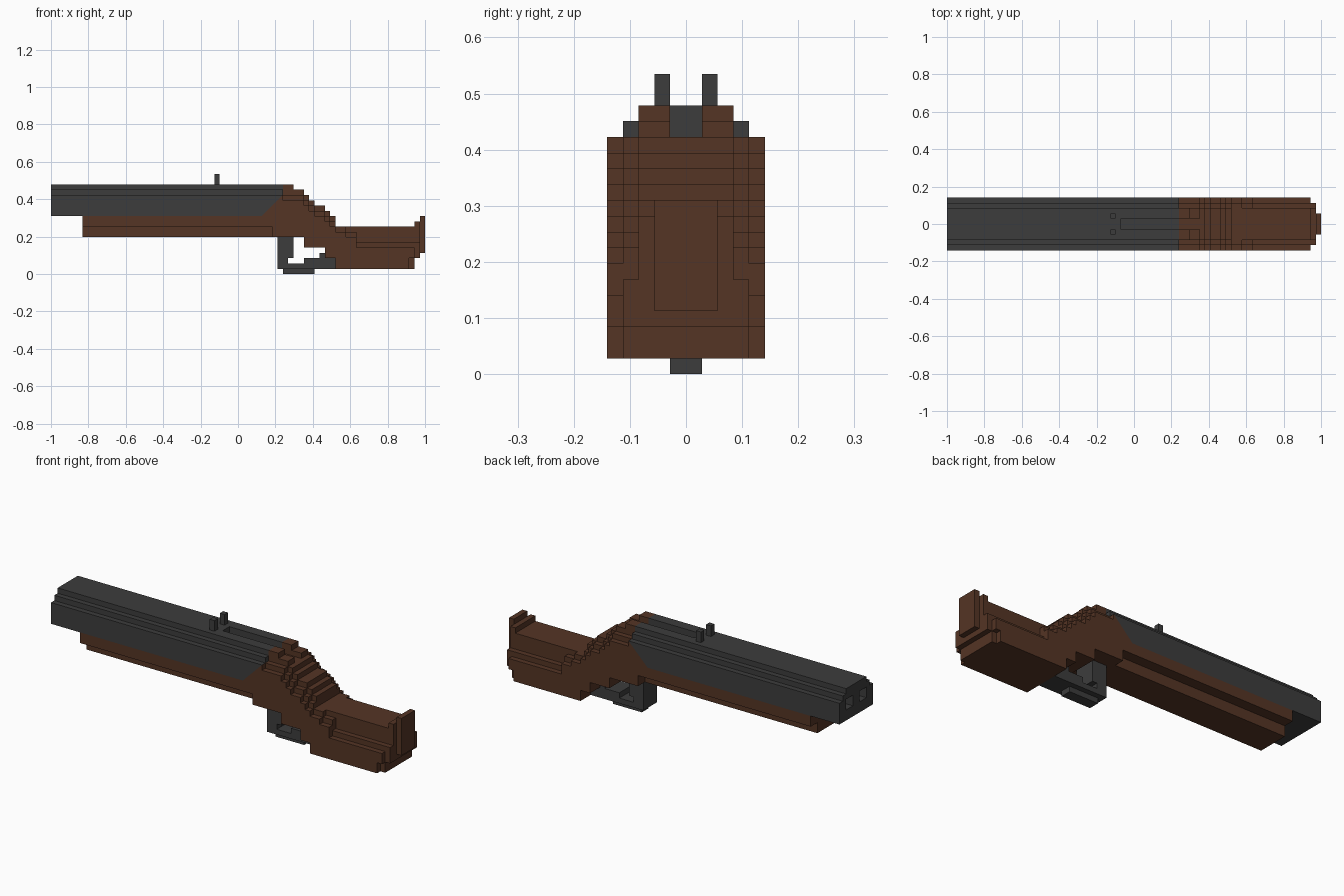
import bpy
import bmesh

if "Cube" in bpy.data.objects:
    bpy.data.objects.remove(bpy.data.objects["Cube"], do_unlink=True)

U = 2 / 71  # one block of the grid; x counts from the muzzle, y from the centre


def material(name, rgb):
    m = bpy.data.materials.new(name)
    m.diffuse_color = (*rgb, 1)
    m.use_nodes = True
    b = m.node_tree.nodes["Principled BSDF"]
    b.inputs["Base Color"].default_value = (*rgb, 1)
    b.inputs["Roughness"].default_value = 0.8
    return m


WOOD = material("brown wood", (0.090, 0.035, 0.018))
METAL = material("dark metal", (0.046, 0.046, 0.046))


def prism(bm, pts, y0, y1):
    """Extrude an (x, z) outline from y0 to y1, all in blocks."""
    verts = [bm.verts.new((-1 + x * U, y0 * U, z * U)) for x, z in pts]
    face = bm.faces.new(verts)
    ext = bmesh.ops.extrude_face_region(bm, geom=[face])
    moved = [g for g in ext["geom"] if isinstance(g, bmesh.types.BMVert)]
    bmesh.ops.translate(bm, verts=moved, vec=(0, (y1 - y0) * U, 0))


def box(bm, x0, x1, z0, z1, w):
    """Block centred on y = 0 with half width w."""
    prism(bm, [(x0, z0), (x1, z0), (x1, z1), (x0, z1)], -w, w)


def pair(bm, x0, x1, z0, z1, y0, y1):
    """Two mirrored blocks, one on each side."""
    for a, b in ((y0, y1), (-y1, -y0)):
        prism(bm, [(x0, z0), (x1, z0), (x1, z1), (x0, z1)], a, b)


def tiers(bm, x0, x1, z0, tops):
    """Stepped section: half widths 5, 4 and 3 reaching rising heights."""
    for w, z1 in zip((5, 4, 3), tops):
        if z1 > z0:
            box(bm, x0, x1, z0, z1, w)
            z0 = z1


def finish(name, bm, mat):
    bmesh.ops.recalc_face_normals(bm, faces=bm.faces)
    me = bpy.data.meshes.new(name)
    bm.to_mesh(me)
    bm.free()
    me.materials.append(mat)
    bpy.context.collection.objects.link(bpy.data.objects.new(name, me))


# Twin barrel: sloped rear end, two square bores, sighting groove behind x = 33
bm = bmesh.new()
prism(bm, [(0, 11), (40, 11), (42, 13), (0, 13)], -5, 5)
prism(bm, [(12, 13), (42, 13), (44, 15), (12, 15)], -5, 5)
pair(bm, 0, 12, 13, 15, 3, 5)
box(bm, 0, 12, 13, 15, 1)
box(bm, 0, 33, 15, 16, 4)
box(bm, 0, 33, 16, 17, 3)
pair(bm, 33, 44, 15, 16, 1, 4)
pair(bm, 33, 44, 16, 17, 1, 3)
finish("barrels", bm, METAL)

# Pair of sight posts
bm = bmesh.new()
pair(bm, 31, 32, 17, 19, 1, 2)
finish("sight_posts", bm, METAL)

# Fore-end with a narrower keel
bm = bmesh.new()
box(bm, 6, 42, 9, 11, 5)
box(bm, 6, 42, 7, 9, 3)
finish("fore_end", bm, WOOD)

# Receiver: wedge against the barrels, then steps falling to the stock
bm = bmesh.new()
box(bm, 42, 44, 7, 11, 5)
prism(bm, [(40, 11), (44, 11), (44, 15)], -5, 5)
for x0, x1, bottom, tops in (
    (44, 48, 7, (14, 15, 15)),
    (48, 49, 5, (13, 14, 15)),
    (49, 50, 5, (12, 13, 14)),
    (50, 52, 5, (11, 12, 13)),
    (52, 53, 3, (10, 11, 12)),
    (53, 54, 3, (9, 10, 11)),
):
    tiers(bm, x0, x1, bottom, tops)
pair(bm, 44, 46, 15, 17, 1, 3)
pair(bm, 46, 48, 15, 16, 1, 3)
finish("receiver", bm, WOOD)

# Stock with stepped shoulders
bm = bmesh.new()
tiers(bm, 54, 56, 3, (8, 9, 9))
tiers(bm, 56, 58, 3, (7, 8, 9))
tiers(bm, 58, 69, 3, (5, 6, 9))
box(bm, 54, 68, 1, 3, 5)
box(bm, 68, 69, 1, 3, 4)
finish("stock", bm, WOOD)

# Butt plate in two layers
bm = bmesh.new()
box(bm, 69, 70, 3, 6, 4)
box(bm, 69, 70, 6, 10, 3)
box(bm, 70, 71, 4, 11, 2)
finish("butt_plate", bm, WOOD)

# Trigger guard loop
bm = bmesh.new()
box(bm, 43, 46, 3, 7, 2)
box(bm, 43, 45, 1, 3, 2)
box(bm, 44, 50, 0, 1, 1)
box(bm, 45, 54, 1, 2, 2)
box(bm, 48, 54, 2, 3, 2)
box(bm, 51, 52, 3, 4, 2)
finish("trigger_guard", bm, METAL)
